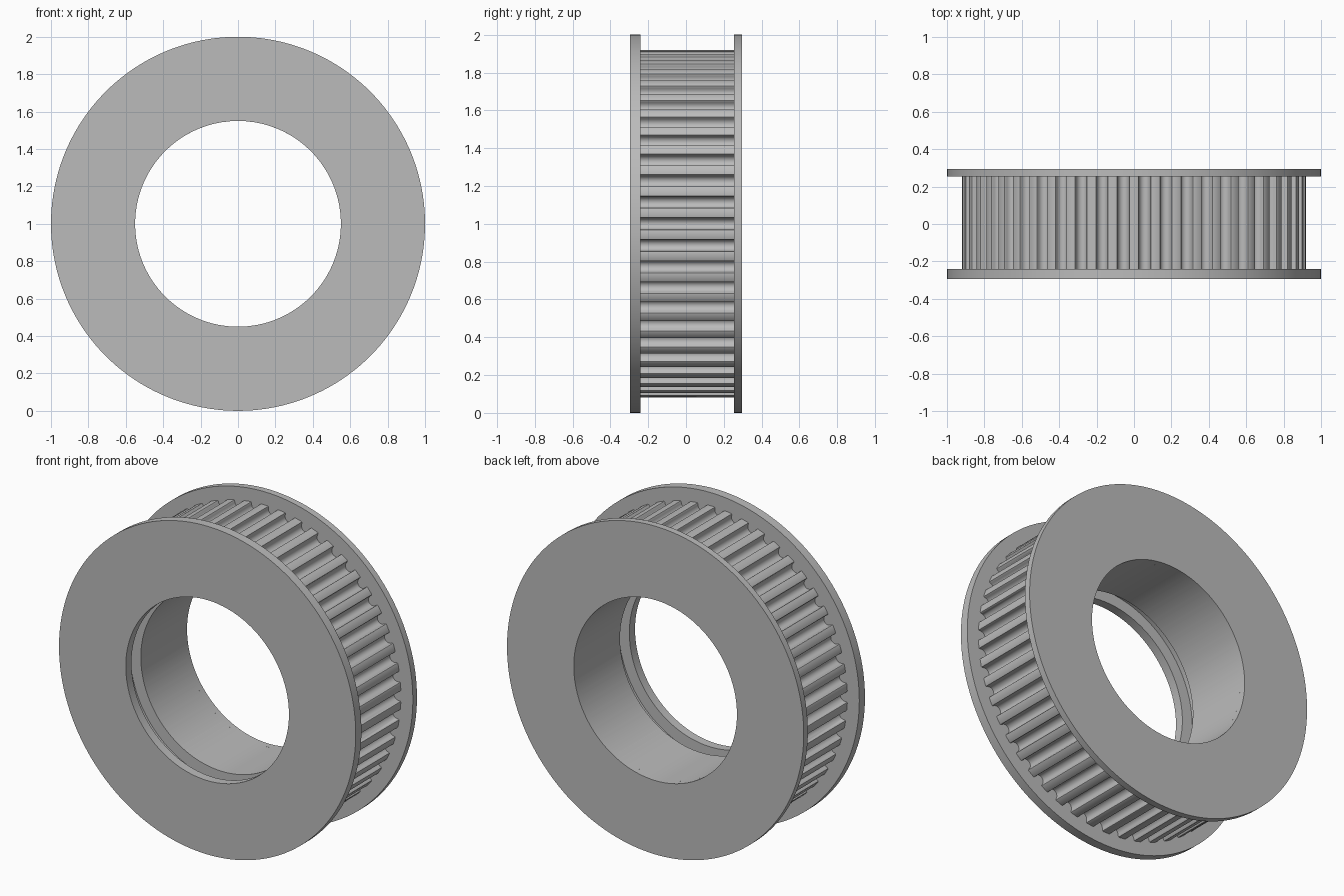
import bpy, bmesh, math

cube = bpy.data.objects.get("Cube")
if cube:
    bpy.data.objects.remove(cube, do_unlink=True)

# Single metal colour
metal = bpy.data.materials.new("light_grey_metal")
metal.use_nodes = True
metal.diffuse_color = (0.5, 0.5, 0.5, 1)
metal.node_tree.nodes["Principled BSDF"].inputs["Base Color"].default_value = (0.5, 0.5, 0.5, 1)

TEETH = 50
RIM, TIP, BORE, RECESS = 1.0, 0.92, 0.55, 0.62
FRONT, BODY_FRONT, STEP, BODY_BACK, BACK = -0.295, -0.24, -0.15, 0.255, 0.295


def circle(radius, angles):
    return [(radius * math.cos(a), radius * math.sin(a)) for a in angles]


def ring_solid(name, sections):
    """Join closed outlines (points, y) into a ring-shaped solid."""
    bm = bmesh.new()
    rings = [[bm.verts.new((x, y, z + RIM)) for x, z in pts] for pts, y in sections]
    for i, a in enumerate(rings):
        b = rings[(i + 1) % len(rings)]
        for j in range(len(a)):
            k = (j + 1) % len(a)
            bm.faces.new((a[j], a[k], b[k], b[j]))
    bmesh.ops.recalc_face_normals(bm, faces=bm.faces)
    mesh = bpy.data.meshes.new(name)
    bm.to_mesh(mesh)
    bm.free()
    mesh.materials.append(metal)
    obj = bpy.data.objects.new(name, mesh)
    bpy.context.collection.objects.link(obj)
    bpy.ops.object.select_all(action='DESELECT')
    obj.select_set(True)
    bpy.context.view_layer.objects.active = obj
    bpy.ops.object.shade_smooth_by_angle(angle=math.radians(32))
    return obj


# One belt groove: rounded floor, steep sides, softened tooth corners
half, depth, corner = 0.031, 0.048, 0.006
groove = [(-half - corner, 0), (-half - corner * 0.3, -corner * 0.3), (-half, -corner)]
for i in range(9):
    t = math.pi * i / 8
    groove.append((-half * math.cos(t), -(depth - half) - half * math.sin(t)))
groove += [(-s, d) for s, d in reversed(groove[:3])]

# Toothed outline
outline = []
for n in range(TEETH):
    base = math.tau * n / TEETH
    outline += [((TIP + d) * math.cos(base + s / TIP), (TIP + d) * math.sin(base + s / TIP))
                for s, d in groove]
angles = [math.atan2(z, x) for x, z in outline]

# Toothed hub with a bore, widened at its front end
ring_solid("toothed_hub", [
    (outline, BODY_FRONT), (outline, BODY_BACK),
    (circle(BORE, angles), BODY_BACK), (circle(BORE, angles), STEP),
    (circle(RECESS, angles), STEP), (circle(RECESS, angles), BODY_FRONT)])

# Side flanges
even = [math.tau * i / 160 for i in range(160)]
for name, y0, y1 in (("front_flange", FRONT, BODY_FRONT), ("back_flange", BODY_BACK, BACK)):
    ring_solid(name, [(circle(RIM, even), y0), (circle(RIM, even), y1),
                      (circle(BORE, even), y1), (circle(BORE, even), y0)])
